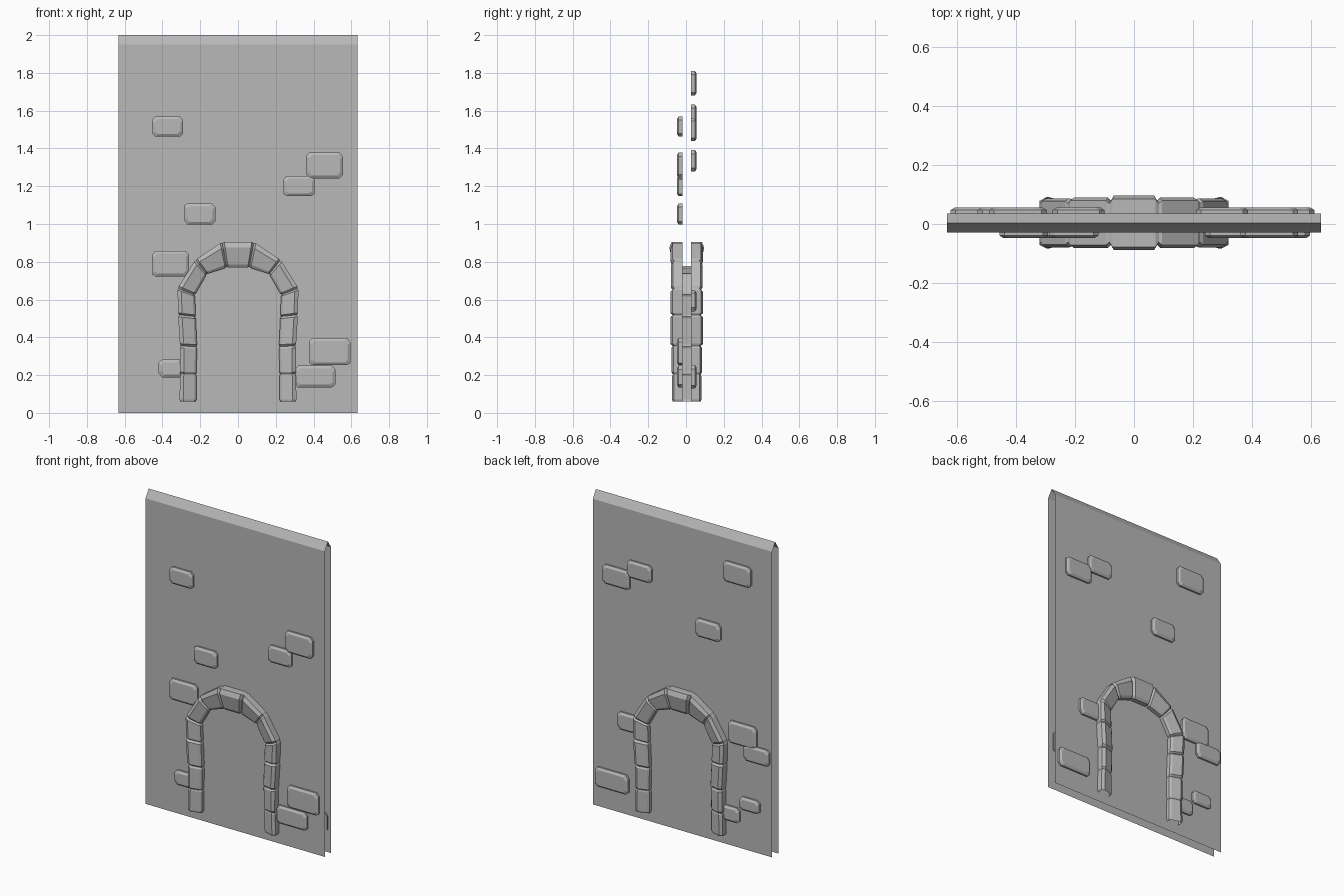
import bpy, bmesh, random

random.seed(4)
if "Cube" in bpy.data.objects:
    bpy.data.objects.remove(bpy.data.objects["Cube"])

MID = 0.004      # y of the wall's middle plane
HALF = 0.032     # half thickness of the wall
WIDE = 0.633     # half width of the wall
FRONT, BACK = -1, 1

stone = bpy.data.materials.new("grey_stone")
stone.use_nodes = True
GREY = (0.48, 0.48, 0.48, 1)
stone.diffuse_color = GREY
stone.node_tree.nodes["Principled BSDF"].inputs["Base Color"].default_value = GREY


def finish(name, bm):
    mesh = bpy.data.meshes.new(name)
    bm.to_mesh(mesh)
    bm.free()
    mesh.materials.append(stone)
    obj = bpy.data.objects.new(name, mesh)
    bpy.context.collection.objects.link(obj)
    return obj


def ring(bm, outline, y):
    return [bm.verts.new((x, MID + y, z)) for x, z in outline]


def skin(bm, rings, closed):
    """Join consecutive rings of vertices with quads."""
    for a, b in zip(rings, rings[1:]):
        n = len(a)
        for i in range(n if closed else n - 1):
            j = (i + 1) % n
            bm.faces.new((a[i], a[j], b[j], b[i]))


# Wall: two thin sheets with a doorway, sloping together into a ridge
def build_wall():
    bm = bmesh.new()
    door = [(0.267, 0), (0.267, 0.64), (0.195, 0.775), (0.075, 0.84)]
    left_door = [(-x, z) for x, z in door]
    shoulder, ridge = 1.95, 2.0
    outline = ([(-WIDE, 0)] + left_door + door[::-1]
               + [(WIDE, 0), (WIDE, shoulder), (-WIDE, shoulder)])
    peak = ring(bm, [(WIDE, ridge), (-WIDE, ridge)], 0)
    for side in (FRONT, BACK):
        verts = ring(bm, outline, side * HALF)
        slope = [verts[-1], verts[-2], peak[0], peak[1]]
        if side == BACK:
            verts.reverse()
            slope.reverse()
        bm.faces.new(verts)
        bm.faces.new(slope)
    bmesh.ops.triangulate(bm, faces=[f for f in bm.faces if len(f.verts) > 4])
    finish("wall", bm)


# Arch: a run of bulging stones wrapped round both sides of the doorway
def section(bm, inner, outer, depth, shrink):
    profile = [(1, 0.022), (1, 0.88 * depth), (0.78, depth),
               (0.12, 0.8 * depth), (0, 0.68 * depth)]
    full = [(t, y) for t, y in profile] + [(t, -y) for t, y in profile[::-1]]
    verts = []
    for t, y in full:
        t = shrink + t * (1 - 2 * shrink)
        x, z = inner.lerp(outer, t)
        verts.append(bm.verts.new((x, MID + y, z)))
    return verts


def build_arch():
    from mathutils import Vector
    # Joints as inner x, inner z, outer x, outer z, from the floor to the crown
    half = [(0.22, 0.06, 0.31, 0.06), (0.22, 0.205, 0.306, 0.205),
            (0.217, 0.35, 0.307, 0.355), (0.224, 0.51, 0.317, 0.52),
            (0.228, 0.625, 0.32, 0.66), (0.165, 0.735, 0.226, 0.81),
            (0.06, 0.77, 0.085, 0.905)]
    depths = [0.077, 0.081, 0.087, 0.085, 0.083, 0.085]
    mirrored = [(-a, b, -c, d) for a, b, c, d in half[::-1]]
    joints = [(Vector(j[:2]), Vector(j[2:])) for j in half + mirrored]
    stones = depths + [0.092] + depths[::-1]
    groove = 0.074
    for n, depth in enumerate(stones):
        (a_in, a_out), (b_in, b_out) = joints[n], joints[n + 1]
        bm = bmesh.new()
        rings = []
        for s in (0, 0.07, 0.93, 1):
            at_joint = s in (0, 1)
            rings.append(section(bm, a_in.lerp(b_in, s), a_out.lerp(b_out, s),
                                 groove if at_joint else depth,
                                 0.05 if at_joint else 0))
        skin(bm, rings, closed=False)
        finish("arch_stone_%d" % (n + 1), bm)


# Bricks: chamfered slabs standing slightly proud of the wall
def brick_outline(x0, x1, z0, z1, inset, wobble):
    x0, x1, z0, z1 = x0 + inset, x1 - inset, z0 + inset, z1 - inset
    cut = 0.017
    pts = [(x0 + cut, z0), (x1 - cut, z0), (x1, z0 + cut), (x1, z1 - cut),
           (x1 - cut, z1), (x0 + cut, z1), (x0, z1 - cut), (x0, z0 + cut)]
    return [(x, z + wobble[i // 2]) for i, (x, z) in enumerate(pts)]


def build_brick(name, side, box):
    bm = bmesh.new()
    wobble = [random.uniform(-0.004, 0.004) for _ in range(4)]
    rings = []
    for y, inset in ((0.022, 0), (0.043, 0), (0.052, 0.014)):
        outline = brick_outline(*box, inset, wobble)
        if side == BACK:
            outline.reverse()
        rings.append(ring(bm, outline, side * y))
    skin(bm, rings, closed=True)
    bm.faces.new(rings[-1])
    finish(name, bm)


front_bricks = [
    (-0.455, -0.29, 1.465, 1.57), (0.36, 0.555, 1.245, 1.375),
    (0.24, 0.405, 1.145, 1.255), (-0.285, -0.12, 1.0, 1.11),
    (-0.455, -0.26, 0.72, 0.855), (-0.42, -0.29, 0.19, 0.28),
    (0.375, 0.595, 0.25, 0.395), (0.3, 0.515, 0.135, 0.25)]
back_bricks = [
    (0.365, 0.555, 1.435, 1.56), (0.21, 0.385, 1.52, 1.63),
    (-0.49, -0.295, 1.68, 1.81), (-0.275, -0.1, 1.28, 1.39),
    (0.29, 0.45, 0.54, 0.65), (0.375, 0.61, 0.13, 0.25),
    (-0.53, -0.33, 0.66, 0.8), (-0.62, -0.44, 0.575, 0.68),
    (-0.55, -0.41, 0.25, 0.34), (-0.41, -0.28, 0.155, 0.255)]

build_wall()
build_arch()
for label, side, boxes in (("front", FRONT, front_bricks), ("back", BACK, back_bricks)):
    for n, box in enumerate(boxes):
        build_brick("%s_brick_%d" % (label, n + 1), side, box)
